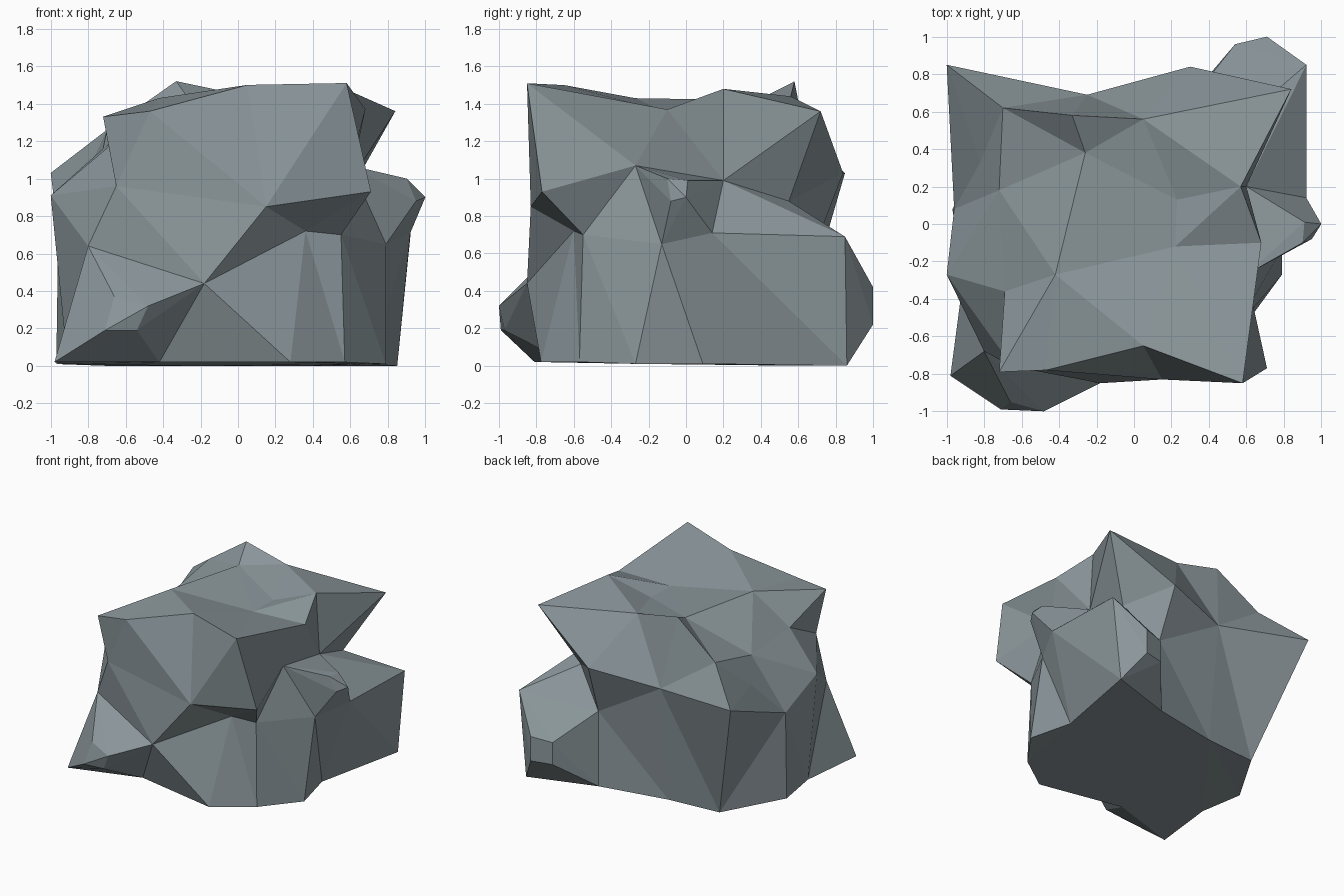
import bpy, bmesh
from mathutils import Vector

if "Cube" in bpy.data.objects:
    bpy.data.objects.remove(bpy.data.objects["Cube"])

stone = bpy.data.materials.new("stone")
stone.diffuse_color = (.26, .31, .33, 1)
stone.use_nodes = True
stone.node_tree.nodes["Principled BSDF"].inputs["Base Color"].default_value = stone.diffuse_color


def make_object(name, bm):
    bmesh.ops.recalc_face_normals(bm, faces=bm.faces)
    mesh = bpy.data.meshes.new(name)
    bm.to_mesh(mesh)
    bm.free()
    mesh.materials.append(stone)
    ob = bpy.data.objects.new(name, mesh)
    bpy.context.collection.objects.link(ob)
    return ob


def hull(name, points, centre=None):
    """Convex lump; with a centre, the points are skinned on a sphere
    around it and pulled back out, which keeps overhangs and hollows."""
    bm = bmesh.new()
    home = {}
    for p in points:
        p = Vector(p)
        v = bm.verts.new((p - centre).normalized() if centre else p)
        home[v] = p
    bmesh.ops.convex_hull(bm, input=bm.verts)
    if centre:
        for v in bm.verts:
            v.co = home[v]
    else:
        loose = [v for v in bm.verts if not v.link_faces]
        bmesh.ops.delete(bm, geom=loose, context='VERTS')
    return make_object(name, bm)


# corners shared between the body and its lumps
foot_top, foot_side = (-.80, -.68, .64), (-.18, -.85, .44)
foot_corner, foot_heel = (-.98, -.81, .02), (-.42, -.635, .02)
nook_front, nook_back = (.60, -.27, 1.07), (.60, .20, .99)
shelf_front, shelf_mid = (.79, -.13, .65), (.92, .14, .71)
back_corner, back_mid = (.92, .85, .69), (.32, .68, .61)
base_corner, base_back = (.85, .86, 0), (.31, .69, 0)

# crown of the rock, with a shallow dip in the middle
crown = [(-.72, -.79, 1.33), (-.47, -.78, 1.36), (.05, -.65, 1.50),
         (.58, -.85, 1.51), (.68, -.10, 1.37), (.57, .20, 1.48),
         (.84, .72, 1.36), (.05, .56, 1.44), (-.33, .58, 1.52),
         (-.70, .62, 1.26), (-.72, .18, 1.16), (-.69, -.36, 1.17),
         (-.42, -.27, 1.43), (-.26, .38, 1.42), (.23, .13, 1.36),
         (.22, -.12, 1.36)]
# waist: ledges and hollows around the middle
waist = [(-1, .85, 1.03), (-.82, .33, 1.0), (-1, -.27, .91),
         (-.96, .08, .71), (-.65, -.76, .96),
         (.15, -.83, .85), (.71, -.77, .93), (.36, -.60, .72),
         (.55, -.55, .70), (.57, .55, .88), (.30, .84, 1.03),
         (-.25, .69, .95), nook_front, nook_back, foot_top, foot_side,
         shelf_front, shelf_mid, back_corner, back_mid]
# flat footprint
base = [foot_corner, foot_heel, (.28, -.775, .02), (.57, -.57, .02),
        (.79, -.27, .01), (.70, .09, .01), base_corner, base_back,
        (-.25, .585, 0), (-.69, .55, 0), (-.97, .08, .01), (-.91, -.28, .01)]

hull("boulder_body", crown + waist + base, Vector((0, 0, .72)))

# faceted lumps sticking out of the body
hull("right_knob", [nook_front, nook_back, shelf_front, shelf_mid,
                    (.90, -.10, 1.00), (.91, .01, .99),
                    (1, 0, .90), (.95, -.08, .88)])
hull("front_foot", [foot_top, foot_side, foot_corner, foot_heel,
                    (-.48, -1, .32), (-.54, -.97, .19),
                    (-.71, -.99, .19), (-.66, -.95, .37)])
hull("back_lump", [back_corner, back_mid, base_corner, base_back,
                   (.71, 1, .42), (.71, 1, .22),
                   (.54, .96, .40), (.54, .96, .22)])
